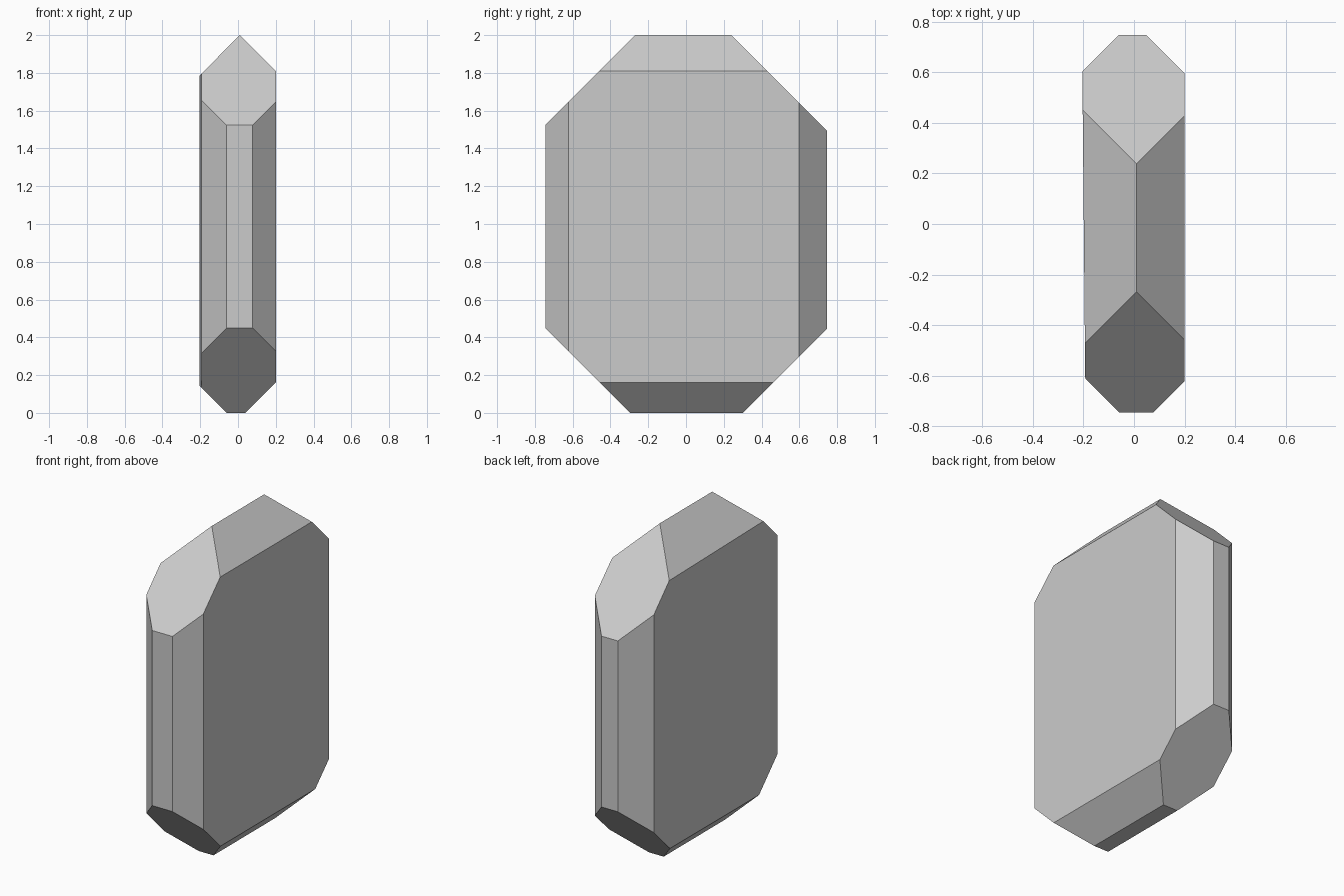
import bpy, bmesh
from mathutils import Vector

if "Cube" in bpy.data.objects:
    bpy.data.objects.remove(bpy.data.objects["Cube"])


def slice_off(bm, normal, offset):
    """Cut away everything beyond normal . p = offset and cap the cut."""
    n = Vector(normal)
    cut = bmesh.ops.bisect_plane(
        bm, geom=bm.verts[:] + bm.edges[:] + bm.faces[:], dist=1e-6,
        plane_co=n * (offset / n.length_squared), plane_no=n, clear_outer=True)
    edges = [e for e in cut["geom_cut"]
             if isinstance(e, bmesh.types.BMEdge) and e.is_boundary]
    if edges:
        bmesh.ops.holes_fill(bm, edges=edges, sides=0)


# Each entry: outward direction and plane offset
planes = [
    # broad sides, ends and base
    ((1, 0, 0), 0.2), ((-1, -0.0095, 0), 0.1987),
    ((0, -1, 0), 0.745), ((0, 1, 0), 0.747), ((0, 0, -1), 0),
    # roof slopes meeting in a ridge, and lower long chamfers
    ((1, 0, 1), 2.01), ((-1, 0, 1), 1.99),
    ((1, 0, -1), 0.04), ((-1, 0, -1), 0.06),
    # end corners, top and bottom
    ((0, -1, 1), 2.268), ((0, 1, 1), 2.239),
    ((0, -1, -1), 0.295), ((0, 1, -1), 0.302),
    # upright corner chamfers
    ((1, -1, 0), 0.822), ((-1, -1, 0), 0.805),
    ((1, 1, 0), 0.797), ((-1, 1, 0), 0.808),
]

# Chamfered slab: a block with each facet sliced off
bm = bmesh.new()
bmesh.ops.create_cube(bm, size=4)
for normal, offset in planes:
    slice_off(bm, normal, offset)
bmesh.ops.recalc_face_normals(bm, faces=bm.faces[:])

mesh = bpy.data.meshes.new("faceted_slab")
bm.to_mesh(mesh)
bm.free()
slab = bpy.data.objects.new("faceted_slab", mesh)
bpy.context.collection.objects.link(slab)
